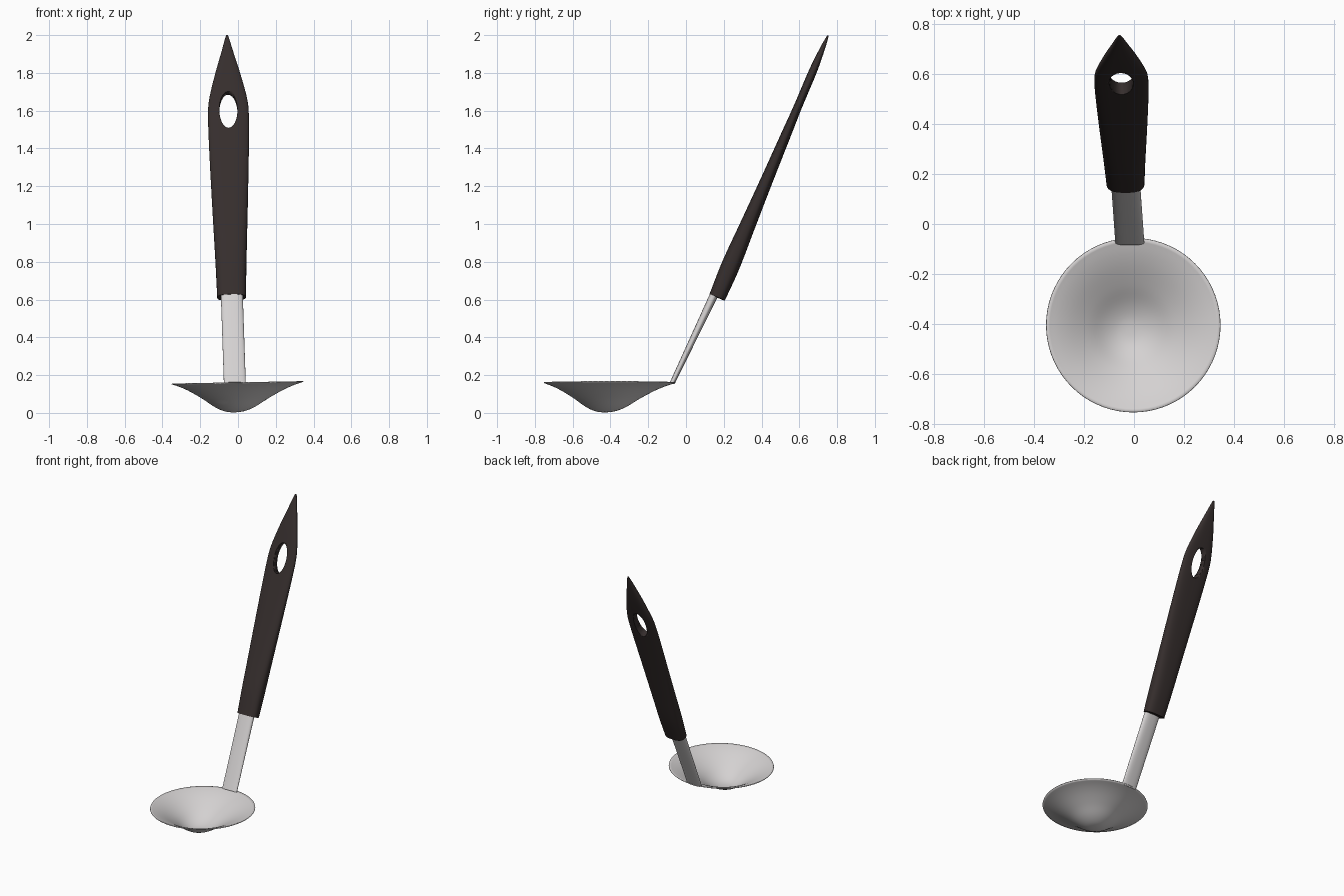
import bpy, bmesh, math
from mathutils import Vector, Matrix

if "Cube" in bpy.data.objects:
    bpy.data.objects.remove(bpy.data.objects["Cube"])

TILT = Matrix.Rotation(-0.018, 4, 'Y')   # the whole ladle leans slightly to the left


def material(name, rgb):
    m = bpy.data.materials.new(name)
    m.diffuse_color = (*rgb, 1)
    m.use_nodes = True
    m.node_tree.nodes["Principled BSDF"].inputs["Base Color"].default_value = m.diffuse_color
    return m


steel = material("brushed steel", (0.66, 0.64, 0.64))
plastic = material("dark brown plastic", (0.036, 0.027, 0.026))


def loft(name, rings, mat, cap_start=True, cap_end=True, angle=40):
    """Skin a list of closed rings that all have the same point count."""
    bm = bmesh.new()
    loops = [[bm.verts.new(p) for p in ring] for ring in rings]
    n = len(loops[0])
    for a, b in zip(loops, loops[1:]):
        for i in range(n):
            bm.faces.new((a[i], a[(i + 1) % n], b[(i + 1) % n], b[i]))
    if cap_start:
        bm.faces.new(loops[0][::-1])
    if cap_end:
        bm.faces.new(loops[-1])
    bmesh.ops.recalc_face_normals(bm, faces=bm.faces)
    me = bpy.data.meshes.new(name)
    bm.to_mesh(me)
    bm.free()
    ob = bpy.data.objects.new(name, me)
    bpy.context.collection.objects.link(ob)
    me.materials.append(mat)
    ob.matrix_world = TILT
    smooth(ob, angle)
    return ob


def smooth(ob, angle):
    bpy.ops.object.select_all(action='DESELECT')
    ob.select_set(True)
    bpy.context.view_layer.objects.active = ob
    bpy.ops.object.shade_smooth_by_angle(angle=math.radians(angle))


def section(centre, normal, half_w, half_t, power, n=40):
    """Superellipse across x and the given thickness direction."""
    ring = []
    for i in range(n):
        a = 2 * math.pi * i / n
        c, s = math.cos(a), math.sin(a)
        u = math.copysign(abs(c) ** (2 / power), c) * half_w
        v = math.copysign(abs(s) ** (2 / power), s) * half_t
        ring.append(centre + Vector((u, 0, 0)) + normal * v)
    return ring


def interpolate(points, t):
    """Smooth (Catmull-Rom style) lookup in a list of (t, value)."""
    for k in range(len(points) - 1):
        (t0, a), (t1, b) = points[k], points[k + 1]
        if t <= t1:
            def slope(i):
                lo, hi = points[max(i - 1, 0)], points[min(i + 1, len(points) - 1)]
                return (hi[1] - lo[1]) / (hi[0] - lo[0])
            h = t1 - t0
            s = (t - t0) / h
            return ((2*s**3 - 3*s**2 + 1) * a + (s**3 - 2*s**2 + s) * h * slope(k)
                    + (3*s**2 - 2*s**3) * b + (s**3 - s**2) * h * slope(k + 1))
    return points[-1][1]


# Bowl: shallow flared dish, lowest point a little off centre
PROFILE = [(0, 0.004), (0.15, 0.011), (0.3, 0.033), (0.5, 0.078),
           (0.7, 0.118), (0.85, 0.142), (1, 0.16)]
rings = []
for k in range(1, 25):
    r = k / 24
    cx, cy = -0.02 * (1 - r), -0.404 - 0.028 * (1 - r)
    rings.append([(cx + 0.348 * r * math.cos(a), cy + 0.348 * r * math.sin(a),
                   interpolate(PROFILE, r))
                  for a in (2 * math.pi * i / 72 for i in range(72))])
bowl = loft("bowl", rings, steel, cap_end=False, angle=60)
mod = bowl.modifiers.new("sheet", 'SOLIDIFY')
mod.thickness = 0.004
mod.offset = 0

# Stem: flat steel strip rising from the rim into the handle
foot, head = Vector((-0.014, -0.073, 0.158)), Vector((-0.022, 0.165, 0.66))
across = (head - foot).normalized().cross(Vector((1, 0, 0)))
loft("stem", [section(foot.lerp(head, t), across, 0.058, 0.013 + 0.01 * t, 2.6)
              for t in (0, 0.33, 0.66, 1)], steel)

# Handle: tapered grip, widest near the hole and ending in a point
base, tip = Vector((-0.023, 0.165, 0.612)), Vector((-0.022, 0.752, 1.999))
axis = (tip - base).normalized()
normal = axis.cross(Vector((1, 0, 0)))
WIDTH = [(0, 0.076), (0.13, 0.082), (0.42, 0.098), (0.62, 0.107), (0.72, 0.107),
         (0.77, 0.097), (0.86, 0.064), (0.94, 0.030), (0.985, 0.012), (1, 0.005)]
THICK = [(0, 0.044), (0.12, 0.049), (0.28, 0.041), (0.42, 0.034), (0.6, 0.027),
         (0.75, 0.022), (0.87, 0.021), (0.96, 0.012), (1, 0.004)]
handle = loft("handle", [section(base.lerp(tip, k / 60), normal,
                                 interpolate(WIDTH, k / 60),
                                 interpolate(THICK, k / 60), 2.8)
                         for k in range(61)], plastic)

# Hanging hole: oval cutter through the flat of the handle
centre = base.lerp(tip, 0.71)
cutter = loft("hole_cutter", [[centre + normal * d
                               + Vector((0.048 * math.cos(a), 0, 0))
                               + axis * 0.105 * math.sin(a)
                               for a in (2 * math.pi * i / 40 for i in range(40))]
                              for d in (-0.15, 0.15)], plastic)
cutter.hide_render = True
cutter.hide_viewport = True
cut = handle.modifiers.new("hanging hole", 'BOOLEAN')
cut.operation = 'DIFFERENCE'
cut.object = cutter
cut.solver = 'EXACT'
